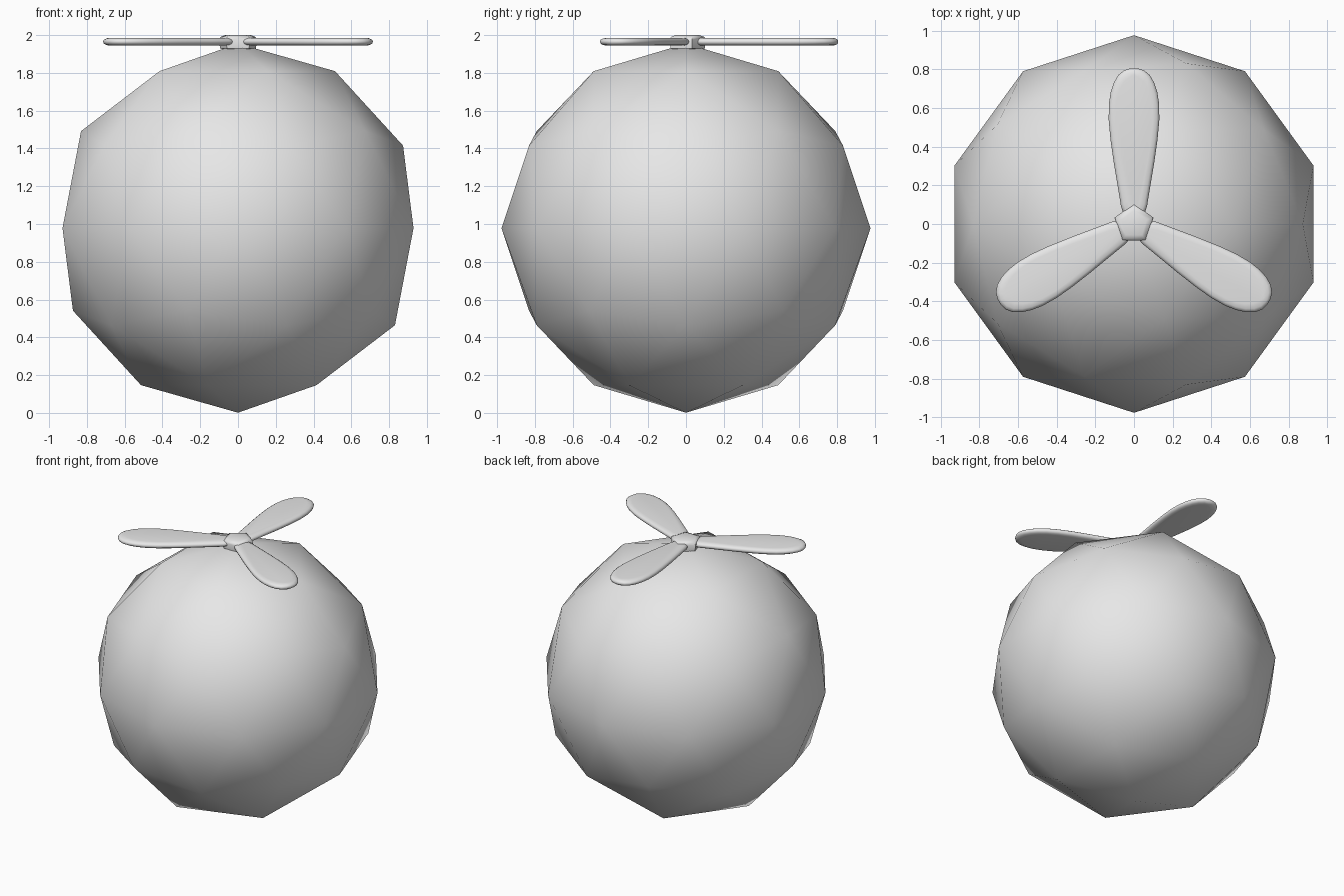
import bpy, bmesh, math

cube = bpy.data.objects.get("Cube")
if cube:
    bpy.data.objects.remove(cube, do_unlink=True)

grey = bpy.data.materials.new("plain grey")
grey.use_nodes = True
grey.diffuse_color = (0.8, 0.8, 0.8, 1)
grey.node_tree.nodes["Principled BSDF"].inputs["Base Color"].default_value = (0.8, 0.8, 0.8, 1)


def finish(bm, name, angle):
    """Turn a bmesh into a smooth-shaded object with the grey material."""
    bmesh.ops.recalc_face_normals(bm, faces=bm.faces)
    mesh = bpy.data.meshes.new(name)
    bm.to_mesh(mesh)
    bm.free()
    mesh.materials.append(grey)
    obj = bpy.data.objects.new(name, mesh)
    bpy.context.collection.objects.link(obj)
    bpy.ops.object.select_all(action='DESELECT')
    obj.select_set(True)
    bpy.context.view_layer.objects.active = obj
    bpy.ops.object.shade_smooth_by_angle(angle=math.radians(angle))
    return obj


def skin(rings):
    """Bridge closed rings of points into a capped solid."""
    bm = bmesh.new()
    loops = [[bm.verts.new(p) for p in ring] for ring in rings]
    for a, b in zip(loops, loops[1:]):
        n = len(a)
        for i in range(n):
            j = (i + 1) % n
            bm.faces.new((a[i], a[j], b[j], b[i]))
    bm.faces.new(loops[0])
    bm.faces.new(loops[-1])
    return bm


# Body: coarse icosphere with smooth shading
bm = bmesh.new()
bmesh.ops.create_icosphere(bm, subdivisions=2, radius=0.977)
body = finish(bm, "body", 180)
body.location.z = 0.978

# Hub: five-sided, with softened rims
HUB = [(0.075, 1.922), (0.100, 1.930), (0.106, 1.975), (0.098, 1.990), (0.070, 2.0)]
rings = [[(r * math.cos(math.radians(90 + 72 * i)),
           r * math.sin(math.radians(90 + 72 * i)), z) for i in range(5)]
         for r, z in HUB]
finish(skin(rings), "propeller_hub", 60)

# Blades: paddle outline as (distance from hub, half width)
OUTLINE = [(0.04, 0.035), (0.055, 0.055), (0.09, 0.067), (0.2, 0.085), (0.32, 0.105),
           (0.44, 0.122), (0.54, 0.131), (0.62, 0.130), (0.68, 0.121), (0.73, 0.105),
           (0.77, 0.082), (0.795, 0.052), (0.806, 0.018)]
# Rounded rim as (inset, height from the blade's middle plane)
RIM = [(0.034, -0.021), (0.014, -0.018), (0.003, -0.010), (0.0, 0.0),
       (0.003, 0.010), (0.014, 0.018), (0.034, 0.021)]
MIDDLE, LENGTH = 0.423, 0.766


def blade_ring(inset, z):
    k = 1 - 2 * inset / LENGTH
    side = [(MIDDLE + (r - MIDDLE) * k, max(w - inset, w * 0.3)) for r, w in OUTLINE]
    return [(r, w, z) for r, w in side] + [(r, -w, z) for r, w in reversed(side)]


for name, angle in (("back", 90), ("right", 210), ("left", 330)):
    blade = finish(skin([blade_ring(*p) for p in RIM]), "propeller_blade_" + name, 60)
    blade.location.z = 1.965
    blade.rotation_euler.z = math.radians(angle)
